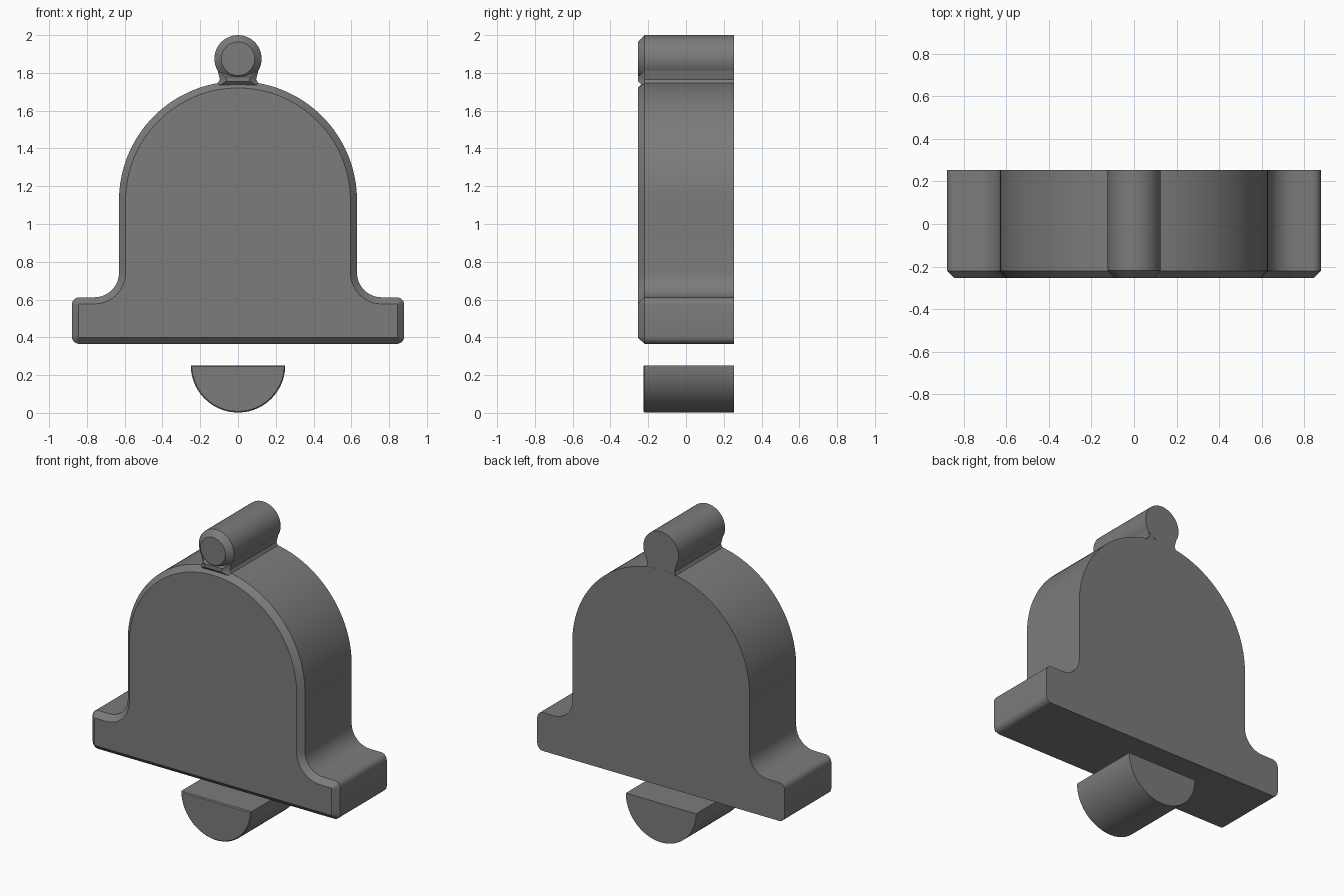
import bpy, bmesh, math
from mathutils import Vector

if "Cube" in bpy.data.objects:
    bpy.data.objects.remove(bpy.data.objects["Cube"])

grey = bpy.data.materials.new("bell_grey")
grey.diffuse_color = (0.2, 0.2, 0.2, 1)
grey.use_nodes = True
grey.node_tree.nodes["Principled BSDF"].inputs["Base Color"].default_value = grey.diffuse_color


def arc(cx, cz, r, a0, a1, n):
    """Points on an arc in the x-z plane, angles in degrees."""
    return [(cx + r * math.cos(math.radians(a0 + (a1 - a0) * i / n)),
             cz + r * math.sin(math.radians(a0 + (a1 - a0) * i / n)))
            for i in range(n + 1)]


def inset(pts, d):
    """Mitred inward offset of a counter-clockwise outline."""
    out = []
    for i, p in enumerate(pts):
        p, a, b = Vector(p), Vector(pts[i - 1]), Vector(pts[(i + 1) % len(pts)])
        e0, e1 = (p - a).normalized(), (b - p).normalized()
        n0, n1 = Vector((-e0.y, e0.x)), Vector((-e1.y, e1.x))
        out.append(p + (n0 + n1) * d / (1 + n0.dot(n1)))
    return out


def prism(name, pts, y0, y1, chamfer):
    """Extrude an outline along y, with a chamfered front edge."""
    bm = bmesh.new()
    rings = [(inset(pts, chamfer), y0), (pts, y0 + chamfer), (pts, y1)]
    loops = [[bm.verts.new((p[0], y, p[1])) for p in ring] for ring, y in rings]
    n = len(pts)
    for a, b in zip(loops, loops[1:]):
        for i in range(n):
            j = (i + 1) % n
            bm.faces.new((a[i], a[j], b[j], b[i]))
    bm.faces.new(loops[0])
    bm.faces.new(loops[-1])
    bmesh.ops.recalc_face_normals(bm, faces=bm.faces)
    mesh = bpy.data.meshes.new(name)
    bm.to_mesh(mesh)
    bm.free()
    mesh.materials.append(grey)
    ob = bpy.data.objects.new(name, mesh)
    bpy.context.collection.objects.link(ob)
    bpy.ops.object.select_all(action='DESELECT')
    ob.select_set(True)
    bpy.context.view_layer.objects.active = ob
    bpy.ops.object.shade_smooth_by_angle(angle=math.radians(30))
    return ob


# Bell body: flared rim, concave fillet, straight wall, round dome
right = (arc(0.84, 0.405, 0.04, -90, 0, 6)
         + arc(0.84, 0.572, 0.04, 0, 90, 6)
         + arc(0.76, 0.742, 0.13, 270, 180, 12)
         + arc(0, 1.125, 0.63, 0, 90, 32))
left = [(-x, z) for x, z in reversed(right[:-1])]
prism("bell_body", right + left, -0.255, 0.255, 0.035)

# Hanging knob on top
prism("top_knob", arc(0, 1.875, 0.125, 0, 360, 48)[:-1], -0.255, 0.255, 0.036)

# Neck joining the knob to the dome
prism("knob_neck", [(-0.12, 1.72), (0.12, 1.72), (0.096, 1.765), (0.108, 1.812),
                    (-0.108, 1.812), (-0.096, 1.765)], -0.253, 0.254, 0.034)

# Half-round clapper floating below the rim
prism("clapper", arc(0, 0.252, 0.25, 180, 360, 40), -0.225, 0.255, 0.006)
